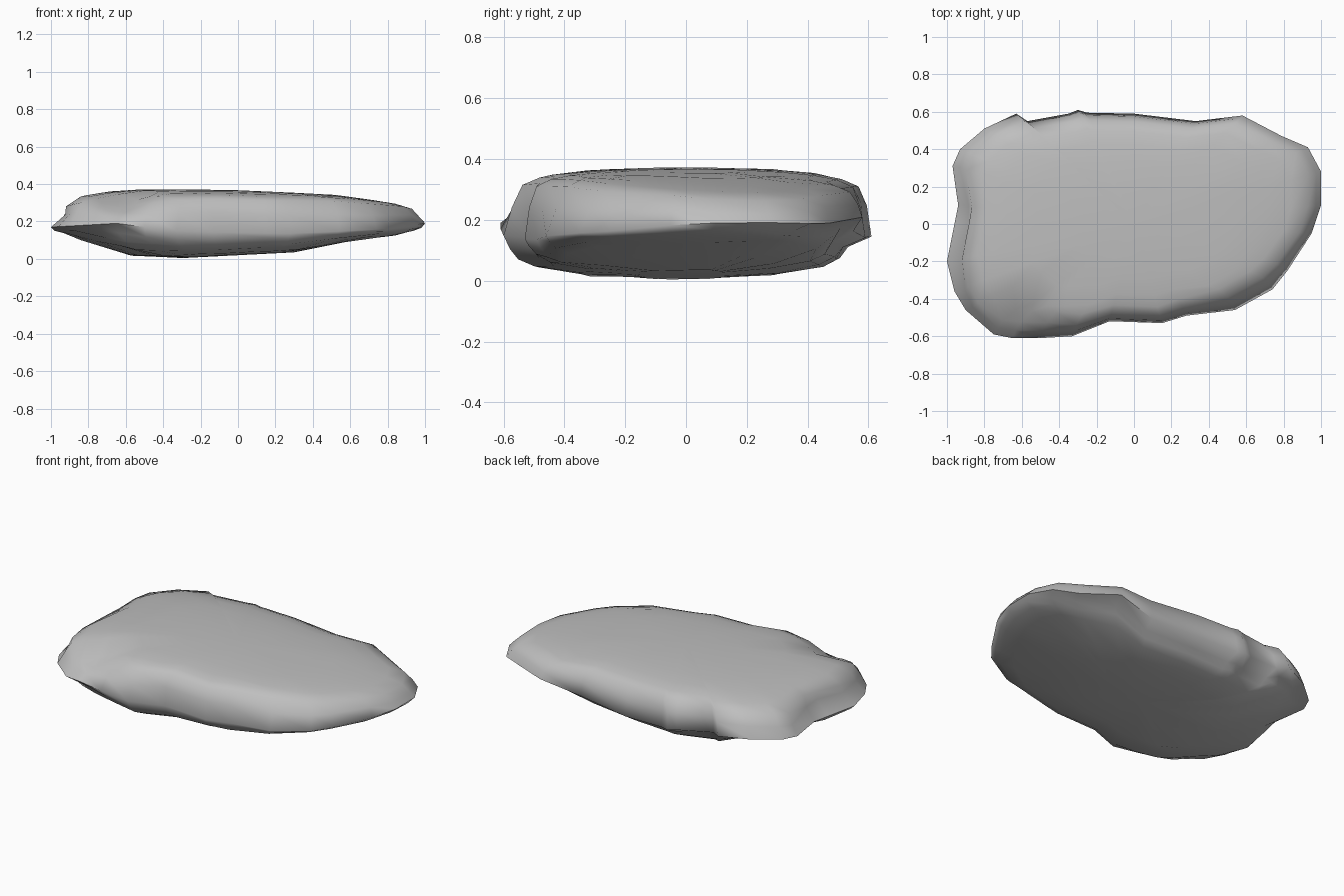
import bpy, bmesh, math, random
from mathutils import Vector

random.seed(4)
cube = bpy.data.objects.get("Cube")
if cube:
    bpy.data.objects.remove(cube)

# Plan outline, anticlockwise from the +x end
OUTLINE = [(1, .1), (1, .28), (.93, .41), (.79, .47), (.58, .58), (.33, .55), (0, .59),
           (-.25, .595), (-.3, .61), (-.35, .59), (-.57, .55), (-.63, .59), (-.8, .51),
           (-.93, .4), (-.97, .31), (-.94, .1), (-.96, 0), (-1, -.2), (-.96, -.36), (-.9, -.46),
           (-.75, -.59), (-.65, -.61), (-.5, -.61), (-.33, -.6), (-.13, -.52), (.15, -.53),
           (.28, -.49), (.54, -.46), (.74, -.35), (.82, -.25), (.95, -.05)]
# Height along x of the upper face, the widest line and the underside
TOP = [(-1, .26), (-.93, .29), (-.84, .34), (-.65, .365), (-.45, .375), (0, .367), (.5, .345),
       (.9, .29), (1, .25)]
WAIST = [(-1, .17), (-.65, .19), (-.3, .145), (.3, .135), (.8, .16), (1, .19)]
BOTTOM = [(-1, .13), (-.8, .08), (-.55, .01), (-.38, 0), (.3, .035), (.65, .105), (.94, .13), (1, .14)]
# Rings: plan scale, height from waist (0) to upper face (1) or underside (-1)
RINGS = [(.3, 1), (.55, 1), (.72, 1), (.84, .98), (.93, .9), (.975, .55), (1, 0),
         (.975, -.4), (.93, -.72), (.84, -.93), (.6, -1), (.3, -1)]


def sample(table, x):
    """Linear interpolation in a list of (x, z)."""
    for (x0, z0), (x1, z1) in zip(table, table[1:]):
        if x <= x1:
            return z0 + (z1 - z0) * (max(x, x0) - x0) / (x1 - x0)
    return table[-1][1]


def bump(x, y, cx, cy, rx, ry):
    return math.exp(-((x - cx) / rx) ** 2 - ((y - cy) / ry) ** 2)


def place(px, py, scale, level):
    x, y = px * scale, py * scale
    if 0 < level < 1:
        # bevels at both front corners, recess above the lip at the -x end
        y += .05 * level * bump(px, py, .65, -.4, .3, .2)
        y += .05 * level * bump(px, py, -.6, -.6, .3, .15)
        x += .12 * (1 - level) * bump(px, py, -1, -.1, .15, .35)
    if level < -.3:
        # underside pulled in along the back and below the front left bulge
        y -= .06 * max(py, 0) / .6
        y += .05 * bump(px, py, -.65, -.6, .22, .2)
    # widest line rises at the back left corner
    waist = sample(WAIST, x) + .06 * bump(px, py, .6, .58, .3, .2)
    end = sample(TOP if level > 0 else BOTTOM, x)
    z = waist + (end - waist) * abs(level)
    if level > 0:
        # chipped hollow at the front left, gentle crown across the top
        z -= .08 * level * bump(x, y, -.62, -.52, .14, .13)
        z -= .05 * level * abs(y / .6) ** 2.5
    else:
        # rounded underside, rising at the back of the -x end
        z -= .035 * level * (y / .5) ** 2
        z -= .05 * level * bump(x, y, -.75, .45, .3, .25)
    if 0 < abs(level) < .8:
        x += random.uniform(-.006, .006)
        z += random.uniform(-.006, .006)
    return Vector((x, y, max(z, 0)))


# Stone body lofted through the rings
bm = bmesh.new()
loops = [[bm.verts.new(place(x, y, s, level)) for x, y in OUTLINE] for s, level in RINGS]
n = len(OUTLINE)
for upper, lower in zip(loops, loops[1:]):
    for i in range(n):
        j = (i + 1) % n
        bm.faces.new((upper[i], lower[i], lower[j], upper[j]))
for loop, z in ((loops[0], sample(TOP, 0)), (loops[-1], sample(BOTTOM, 0))):
    centre = bm.verts.new((0, 0, z))
    for i in range(n):
        bm.faces.new((loop[i], loop[(i + 1) % n], centre))
bmesh.ops.recalc_face_normals(bm, faces=bm.faces)

mesh = bpy.data.meshes.new("flat_stone")
bm.to_mesh(mesh)
bm.free()
stone = bpy.data.objects.new("flat_stone", mesh)
bpy.context.collection.objects.link(stone)

# Plain grey stone
grey = bpy.data.materials.new("stone grey")
grey.use_nodes = True
grey.diffuse_color = (.52, .52, .52, 1)
grey.node_tree.nodes["Principled BSDF"].inputs["Base Color"].default_value = (.52, .52, .52, 1)
mesh.materials.append(grey)

bpy.ops.object.select_all(action='DESELECT')
stone.select_set(True)
bpy.context.view_layer.objects.active = stone
bpy.ops.object.shade_smooth_by_angle(angle=math.radians(75))
